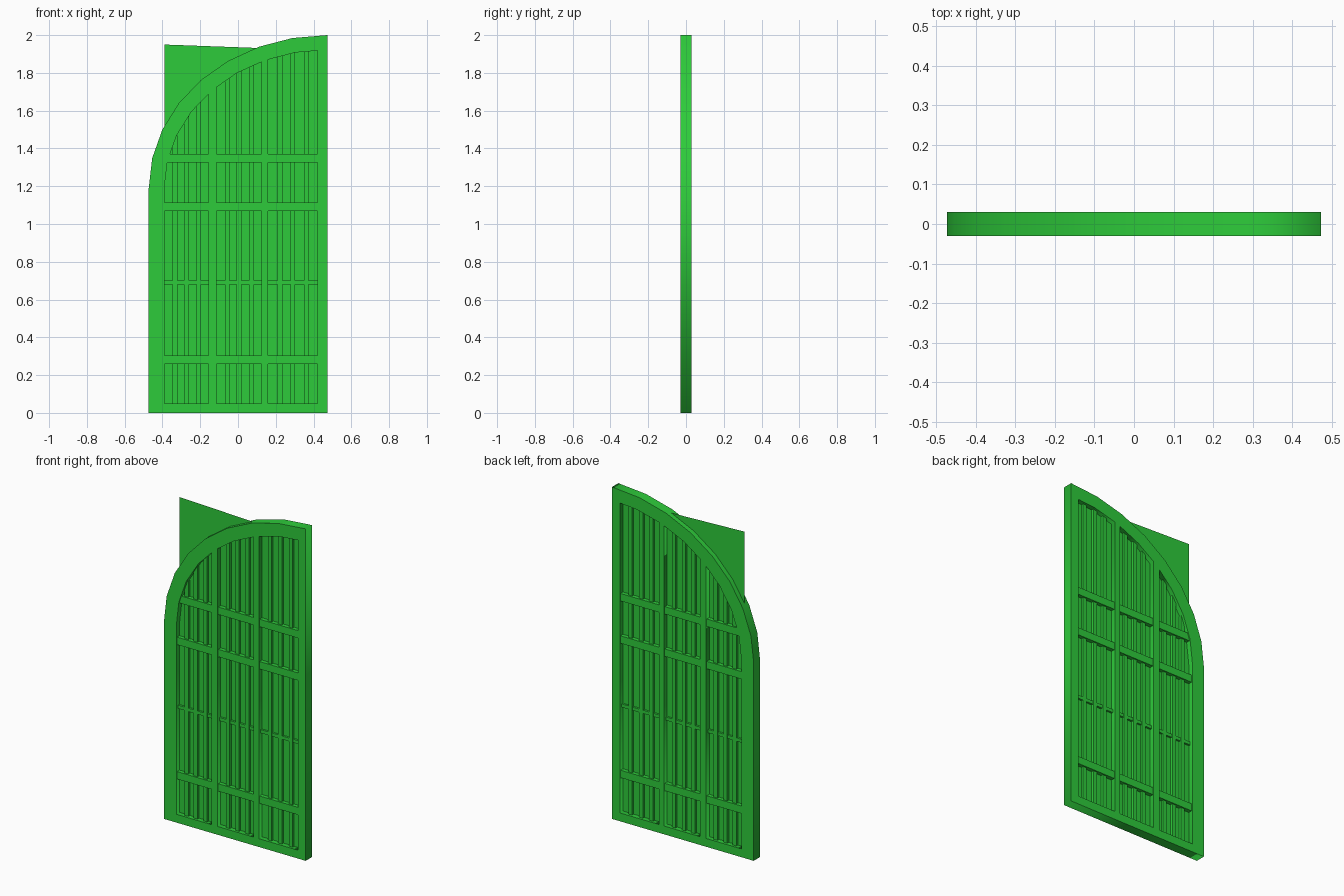
import bpy
import math

if "Cube" in bpy.data.objects:
    bpy.data.objects.remove(bpy.data.objects["Cube"], do_unlink=True)

green = bpy.data.materials.new("bright green")
green.use_nodes = True
COLOR = (0.027, 0.6, 0.043, 1)
green.diffuse_color = COLOR
green.node_tree.nodes["Principled BSDF"].inputs["Base Color"].default_value = COLOR

HALF = 0.4725          # half width of the leaf
SPRING = 1.19          # height where the arch starts
DEPTH = 0.03           # half thickness of the frame
BAYS = [(-0.39, -0.155), (-0.115, 0.125), (0.16, 0.42)]


def arch(rx, rz):
    """Quarter ellipse from the low side up to the meeting edge."""
    steps = [math.radians(90 * i / 8) for i in range(9)]
    return [(HALF - rx * math.cos(a), SPRING + rz * math.sin(a)) for a in steps]


OUTER = arch(2 * HALF, 0.81)
INNER = arch(HALF + 0.39, 0.732)


def inner_z(x):
    for (x0, z0), (x1, z1) in zip(INNER, INNER[1:]):
        if x0 <= x <= x1:
            return z0 + (z1 - z0) * (x - x0) / (x1 - x0)
    return SPRING


def add_mesh(name, verts, faces):
    mesh = bpy.data.meshes.new(name)
    mesh.from_pydata(verts, [], faces)
    mesh.materials.append(green)
    obj = bpy.data.objects.new(name, mesh)
    bpy.context.collection.objects.link(obj)
    return obj


def box(name, x0, x1, z0, z1, half_depth):
    verts = [(x, y, z) for x in (x0, x1) for y in (-half_depth, half_depth) for z in (z0, z1)]
    faces = [(0, 1, 3, 2), (4, 6, 7, 5), (0, 4, 5, 1), (2, 3, 7, 6), (0, 2, 6, 4), (1, 5, 7, 3)]
    return add_mesh(name, verts, faces)


# Arched frame and mullions: filled outline with one opening per bay
outlines = [[(-HALF, 0)] + OUTER + [(HALF, 0)]]
for left, right in BAYS:
    curve_part = [p for p in INNER if left + 0.001 < p[0] < right - 0.001]
    outlines.append([(left, 0.05), (left, inner_z(left))] + curve_part
                    + [(right, inner_z(right)), (right, 0.05)])
curve = bpy.data.curves.new("frame_outline", "CURVE")
curve.dimensions = "2D"
curve.fill_mode = "BOTH"
curve.extrude = DEPTH
for outline in outlines:
    spline = curve.splines.new("POLY")
    spline.points.add(len(outline) - 1)
    for point, (x, z) in zip(spline.points, outline):
        point.co = (x, z, 0, 1)
    spline.use_cyclic_u = True
curve.materials.append(green)
frame = bpy.data.objects.new("arched_frame", curve)
bpy.context.collection.objects.link(frame)
frame.rotation_euler.x = math.pi / 2
bpy.ops.object.select_all(action="DESELECT")
frame.select_set(True)
bpy.context.view_layer.objects.active = frame
bpy.ops.object.convert(target="MESH")

# Flat backing sheet, its corner standing out behind the arch
add_mesh("backing_panel",
         [(-0.39, 0, 0.04), (0.43, 0, 0.04), (0.43, 0, 1.92), (-0.39, 0, 1.95)],
         [(0, 1, 2, 3)])

# Three upright bars in each bay
for b, (left, right) in enumerate(BAYS):
    width = right - left
    for i, share in enumerate((0.24, 0.5, 0.775)):
        x = left + width * share
        box(f"upright_bar_{b + 1}_{i + 1}", x - 0.0125, x + 0.0125, 0.03, inner_z(x) + 0.025, 0.015)

# Cross rails and the thin tie rod
for name, low, high, depth in (("bottom_rail", 0.26, 0.305, 0.024),
                               ("middle_rail", 1.07, 1.115, 0.024),
                               ("upper_rail", 1.325, 1.37, 0.024),
                               ("tie_rod", 0.68, 0.70, 0.012)):
    box(name, -0.41, 0.44, low, high, depth)
